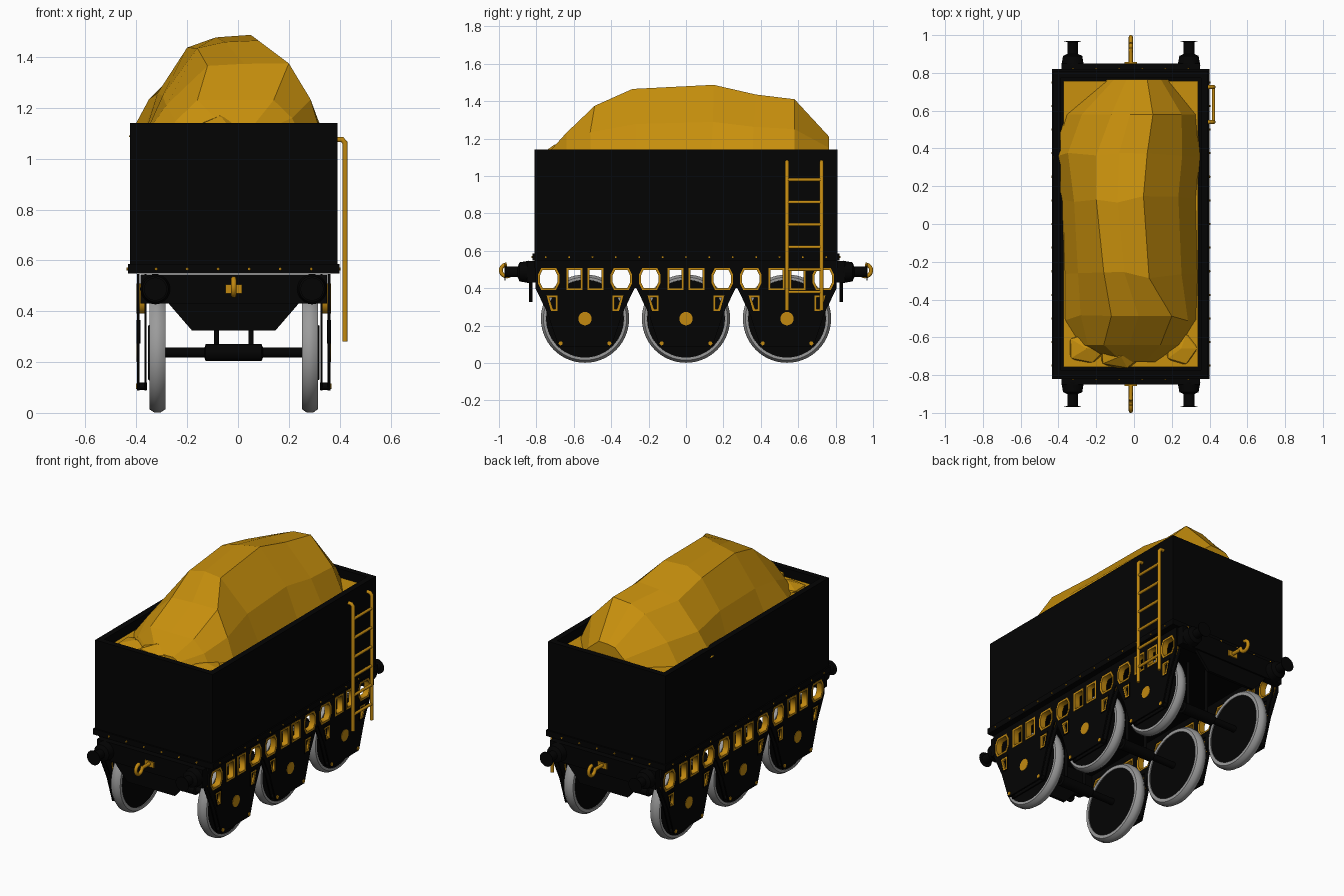
import bpy, bmesh, math, random
from mathutils import Vector

random.seed(4)
if "Cube" in bpy.data.objects:
    bpy.data.objects.remove(bpy.data.objects["Cube"])

CX = -0.017                    # centre line of the wagon
AXLES = (-0.54, 0, 0.54)
AXLE_Z = 0.237
SIDES = ((-1, "right"), (1, "left"))
ENDS = ((-1, "front"), (1, "back"))


def material(name, rgb):
    m = bpy.data.materials.new(name)
    m.use_nodes = True
    m.diffuse_color = (*rgb, 1)
    m.node_tree.nodes["Principled BSDF"].inputs["Base Color"].default_value = (*rgb, 1)
    return m


BLACK = material("black paint", (0.001, 0.001, 0.001))
GOLD = material("gold load", (0.58, 0.28, 0.004))
TRIM = material("gold trim", (0.54, 0.25, 0.005))
STEEL = material("grey steel", (0.33, 0.33, 0.33))


def finish(name, bm, mat, smooth=False):
    bmesh.ops.recalc_face_normals(bm, faces=bm.faces)
    mesh = bpy.data.meshes.new(name)
    bm.to_mesh(mesh)
    bm.free()
    mesh.materials.append(mat)
    ob = bpy.data.objects.new(name, mesh)
    bpy.context.collection.objects.link(ob)
    if smooth:
        activate(ob)
        bpy.ops.object.shade_smooth_by_angle(angle=math.radians(35))


def activate(ob):
    bpy.ops.object.select_all(action='DESELECT')
    ob.select_set(True)
    bpy.context.view_layer.objects.active = ob


def add_box(bm, lo, hi):
    lo, hi = Vector(lo), Vector(hi)
    for v in bmesh.ops.create_cube(bm, size=1)["verts"]:
        v.co = (lo + hi) / 2 + v.co * (hi - lo)


def box(name, lo, hi, mat):
    bm = bmesh.new()
    add_box(bm, lo, hi)
    finish(name, bm, mat)


def add_lathe(bm, profile, axis, loc, closed=False, n=40):
    """Turn (distance along axis, radius) points around the axis."""
    loc = Vector(loc)
    rings = []
    for t, r in profile:
        ring = []
        for i in range(n):
            a = math.tau * i / n
            c, s = r * math.cos(a), r * math.sin(a)
            p = {"x": (t, c, s), "y": (c, t, s), "z": (c, s, t)}[axis]
            ring.append(bm.verts.new(loc + Vector(p)))
        rings.append(ring)
    pairs = list(zip(rings, rings[1:]))
    if closed:
        pairs.append((rings[-1], rings[0]))
    else:
        bm.faces.new(rings[0])
        bm.faces.new(rings[-1])
    for a, b in pairs:
        for i in range(n):
            j = (i + 1) % n
            bm.faces.new((a[i], a[j], b[j], b[i]))


def lathe(name, profile, axis, loc, mat, closed=False, n=40):
    bm = bmesh.new()
    add_lathe(bm, profile, axis, loc, closed, n)
    finish(name, bm, mat, True)


def rod(name, start, end, r, axis, loc, mat, n=20):
    lathe(name, [(start, r), (end, r)], axis, loc, mat, n=n)


def plate(name, outlines, x, half, mat):
    """Flat side plate from (y, z) outlines; nested outlines become holes."""
    cu = bpy.data.curves.new(name, 'CURVE')
    cu.dimensions, cu.fill_mode, cu.extrude = '2D', 'BOTH', half
    for pts in outlines:
        sp = cu.splines.new('POLY')
        sp.points.add(len(pts) - 1)
        for p, (y, z) in zip(sp.points, pts):
            p.co = (y, z, 0, 1)
        sp.use_cyclic_u = True
    cu.materials.append(mat)
    ob = bpy.data.objects.new(name, cu)
    bpy.context.collection.objects.link(ob)
    ob.location.x = x
    ob.rotation_euler = (math.pi / 2, 0, math.pi / 2)
    activate(ob)
    bpy.ops.object.convert(target='MESH')


def tube(name, paths, r, mat):
    cu = bpy.data.curves.new(name, 'CURVE')
    cu.dimensions, cu.bevel_depth, cu.bevel_resolution = '3D', r, 3
    cu.use_fill_caps = True
    for pts in paths:
        sp = cu.splines.new('POLY')
        sp.points.add(len(pts) - 1)
        for p, co in zip(sp.points, pts):
            p.co = (*co, 1)
    cu.materials.append(mat)
    ob = bpy.data.objects.new(name, cu)
    bpy.context.collection.objects.link(ob)
    activate(ob)
    bpy.ops.object.convert(target='MESH')
    bpy.ops.object.shade_smooth_by_angle(angle=math.radians(50))


# Open-topped body with its base ledge and the bed under the load
bm = bmesh.new()
add_box(bm, (CX - 0.408, -0.81, 0.56), (CX + 0.408, 0.81, 1.14))
top = max(bm.faces, key=lambda f: f.calc_center_median().z)
bmesh.ops.inset_region(bm, faces=[top], thickness=0.052)
well = bmesh.ops.extrude_face_region(bm, geom=[top])["geom"]
bmesh.ops.delete(bm, geom=[top], context='FACES')
for v in well:
    if isinstance(v, bmesh.types.BMVert):
        v.co.z -= 0.06
finish("body", bm, BLACK)
box("base_ledge", (CX - 0.416, -0.82, 0.549), (CX + 0.416, 0.82, 0.585), BLACK)
box("load_bed", (CX - 0.356, -0.758, 1.075), (CX + 0.356, 0.758, 1.095), GOLD)

# Faceted heap: y, left foot, left ridge, right ridge, right foot, height, left ridge drop
stations = [(-0.73, -0.11, -0.06, 0.06, 0.12, 1.13, 0), (-0.64, -0.29, -0.16, 0.14, 0.25, 1.23, 0),
            (-0.50, -0.37, -0.12, 0.20, 0.33, 1.375, 0.01), (-0.27, -0.37, -0.16, 0.08, 0.34, 1.465, 0.03),
            (0.13, -0.38, -0.20, 0.05, 0.33, 1.487, 0.05), (0.36, -0.43, -0.20, 0.07, 0.35, 1.435, 0.05),
            (0.58, -0.36, -0.12, 0.10, 0.33, 1.41, 0.05), (0.765, -0.14, -0.04, 0.07, 0.18, 1.21, 0.01)]
bm = bmesh.new()
rows = []
for y, xl, xa, xb, xr, z, drop in stations:
    rise = z - 1.09
    pts = [(xl, 1.085), (xa + (xl - xa) * 0.65, 1.09 + rise * 0.42), (xa, z - drop),
           (xa * 0.55 + xb * 0.45, z - drop * 0.2), (xb, z),
           (xb + (xr - xb) * 0.66, 1.09 + rise * 0.5), (xr, 1.085)]
    rows.append([bm.verts.new((x, y + random.uniform(-0.02, 0.02) * (abs(y) < 0.55), h))
                 for x, h in pts])
for a, b in zip(rows, rows[1:]):
    for i in range(len(a) - 1):
        bm.faces.new((a[i], a[i + 1], b[i + 1], b[i]))
bm.faces.new(rows[0])
bm.faces.new(rows[-1])
finish("load_heap", bm, GOLD)
bm = bmesh.new()
for x, y, size in ((-0.07, -0.7, (0.14, 0.08, 0.09)), (-0.25, -0.66, (0.12, 0.1, 0.04)),
                   (0.25, -0.66, (0.1, 0.1, 0.03))):
    for v in bmesh.ops.create_icosphere(bm, subdivisions=1, radius=1)["verts"]:
        v.co = Vector((x, y, 1.09)) + v.co * Vector(size) * random.uniform(0.85, 1)
finish("loose_lumps", bm, GOLD)

# Side frames with windows, gold window rims, axle caps and bolts
outline = [(-0.81, 0.547), (0.81, 0.547)]
for a in reversed(AXLES):
    outline += [(a + 0.265, 0.40), (a + 0.198, 0.26), (a + 0.142, 0.088),
                (a - 0.142, 0.088), (a - 0.198, 0.26), (a - 0.265, 0.40)]


def windows(t):
    """Upper frame openings, shrunk by t on every side."""
    shapes = []
    for a in AXLES:
        for s in (-1, 1):
            w, h, c = 0.042 - t, 0.059 - t, a + s * 0.056
            shapes.append([(c - w, 0.45 - h), (c + w, 0.45 - h), (c + w, 0.45 + h), (c - w, 0.45 + h)])
            w, c = 0.057 - t, a + s * 0.194
            u, k = w * 0.7, h * 0.42
            shapes.append([(c - u, 0.45 - h), (c + u, 0.45 - h), (c + w, 0.45 - k), (c + w, 0.45 + k),
                           (c + u, 0.45 + h), (c - u, 0.45 + h), (c - w, 0.45 + k), (c - w, 0.45 - k)])
    return shapes


def slots(t):
    """Small tapered openings beside the wheels, shrunk by t."""
    return [[(a + s * (0.148 + t), 0.36 - t), (a + s * (0.205 - t * 1.3), 0.36 - t),
             (a + s * (0.182 - t), 0.278 + t), (a + s * (0.148 + t), 0.278 + t)]
            for a in AXLES for s in (-1, 1)]


for s, side in SIDES:
    openings = windows(0) + slots(0)
    plate(side + "_outer_frame", [outline] + openings, CX + s * 0.375, 0.005, BLACK)
    plate(side + "_inner_frame", [outline] + openings, CX + s * 0.346, 0.004, BLACK)
    plate(side + "_window_rims", windows(0) + windows(0.011), CX + s * 0.364, 0.019, TRIM)
    plate(side + "_slot_rims", slots(0) + slots(0.011), CX + s * 0.375, 0.006, TRIM)
    plate(side + "_slot_borders", slots(-0.006) + slots(0), CX + s * 0.375, 0.008, BLACK)
    for a in AXLES:
        rod(side + "_axle_cap", 0.374 * s, 0.383 * s, 0.036, "x", (CX, a, AXLE_Z), TRIM)
        for d in (-0.13, 0.13):
            rod(side + "_frame_spacer", 0.34 * s, 0.38 * s, 0.014, "x", (CX, a + d, 0.105), BLACK, 12)
            rod(side + "_frame_bolt", 0.374 * s, 0.384 * s, 0.011, "x", (CX, a + d, 0.105), TRIM, 12)

# Wheels: grey tyre with bevelled edges around a black disc and hub
tyre = [(0.268, 0.202), (0.268, 0.222), (0.288, 0.236), (0.312, 0.236), (0.332, 0.222), (0.332, 0.208)]
disc = [(0.274, 0.206), (0.328, 0.208), (0.33, 0.11), (0.338, 0.105)]
for a in AXLES:
    hub = (CX, a, AXLE_Z)
    for s, side in SIDES:
        lathe(side + "_tyre", [(s * t, r) for t, r in tyre], "x", hub, STEEL, True, 56)
        lathe(side + "_wheel_disc", [(s * t, r) for t, r in disc], "x", hub, BLACK, n=56)
    lathe("axle", [(-0.3, 0.02), (-0.115, 0.02), (-0.11, 0.033), (0.11, 0.033), (0.115, 0.02),
                   (0.3, 0.02)], "x", hub, BLACK, n=24)
    for x in (-0.068, 0.068):
        rod("axle_hanger", AXLE_Z, 0.545, 0.01, "z", (CX + x, a, 0), BLACK, 12)

# End beams, aprons, buffers and hooks
buffer = [(0.84, 0.06), (0.86, 0.056), (0.89, 0.051), (0.90, 0.028), (0.964, 0.028),
          (0.966, 0.045), (0.97, 0.045)]
for s, end in ENDS:
    box(end + "_beam", (CX - 0.367, s * 0.80, 0.43), (CX + 0.367, s * 0.85, 0.545), BLACK)
    bm = bmesh.new()
    shape = [(-0.26, 0.435), (-0.165, 0.325), (0.165, 0.325), (0.26, 0.435)]
    face = bm.faces.new([bm.verts.new((CX + x, s * 0.822, z)) for x, z in shape])
    moved = bmesh.ops.extrude_face_region(bm, geom=[face])["geom"]
    bmesh.ops.translate(bm, vec=(0, s * 0.018, 0),
                        verts=[v for v in moved if isinstance(v, bmesh.types.BMVert)])
    finish(end + "_apron", bm, BLACK)
    for b in (-0.308, 0.308):
        lathe(end + "_buffer", [(s * t, r) for t, r in buffer], "y", (CX + b, 0, 0.487), BLACK)
    box(end + "_hook_plate", (CX - 0.032, s * 0.845, 0.47), (CX + 0.032, s * 0.858, 0.505), TRIM)
    bend = [(CX, s * (0.958 - 0.032 * math.cos(a)), 0.495 - 0.032 * math.sin(a))
            for a in [math.radians(d) for d in range(0, 271, 18)]]
    tube(end + "_hook", [[(CX, s * 0.85, 0.49), (CX, s * 0.91, 0.49)] + bend], 0.011, TRIM)

# Ladder on the left side
tube("ladder_rails", [[(0.385, y, 1.075), (0.41, y, 1.075), (0.421, y, 1.062), (0.421, y, 0.28)]
                      for y in (0.54, 0.725)], 0.011, TRIM)
tube("ladder_rungs", [[(0.421, 0.54, 0.38 + 0.12 * i), (0.421, 0.725, 0.38 + 0.12 * i)]
                      for i in range(6)], 0.009, TRIM)

# Rivets round the base ledge
bm = bmesh.new()
for s in (-1, 1):
    for i in range(13):
        add_lathe(bm, [(s * 0.41, 0.007), (s * 0.421, 0.005)], "x", (CX, -0.75 + i * 0.125, 0.566), n=8)
    for i in range(6):
        add_lathe(bm, [(s * 0.815, 0.007), (s * 0.825, 0.005)], "y",
                  (CX - 0.305 + i * 0.122, 0, 0.566), n=8)
finish("ledge_rivets", bm, TRIM)
